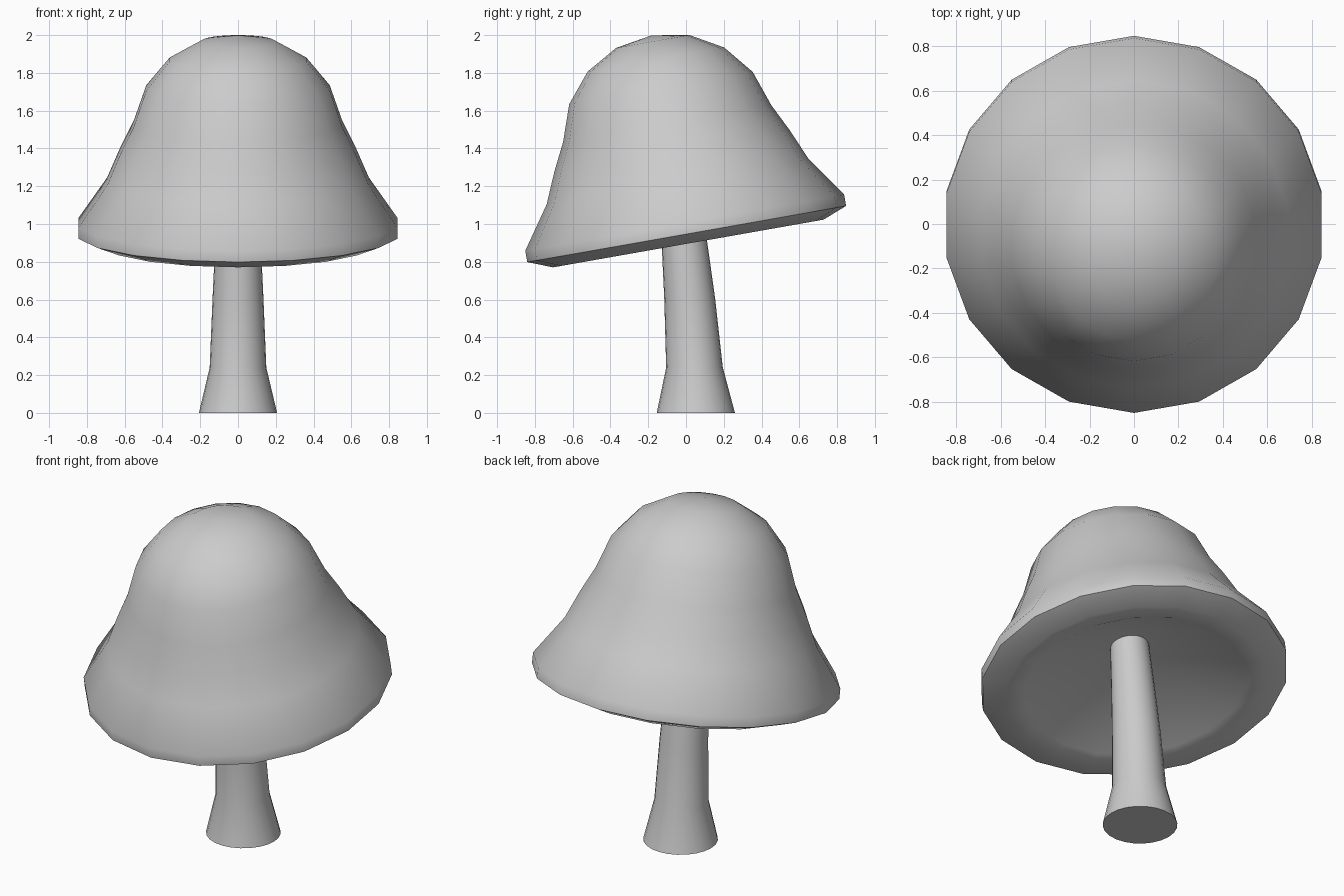
import bpy, bmesh, math
from mathutils import Matrix, Vector

if "Cube" in bpy.data.objects:
    bpy.data.objects.remove(bpy.data.objects["Cube"])


def lathe(name, rings, sides, matrix, sharp):
    """Skin circular rings (radius, y centre, height); zero radius makes a pole."""
    bm = bmesh.new()
    loops = []
    for r, cy, z in rings:
        if r == 0:
            loops.append([bm.verts.new((0, cy, z))])
            continue
        loops.append([bm.verts.new((r * math.sin(t), cy + r * math.cos(t), z))
                      for t in (2 * math.pi * i / sides for i in range(sides))])
    for a, b in zip(loops, loops[1:]):
        for i in range(sides):
            j = (i + 1) % sides
            quad = [a[i % len(a)], a[j % len(a)], b[j % len(b)], b[i % len(b)]]
            bm.faces.new(list(dict.fromkeys(quad)))
    # Flat caps on any open end
    for loop in (loops[0], loops[-1]):
        if len(loop) > 1:
            bm.faces.new(loop)
    bmesh.ops.recalc_face_normals(bm, faces=bm.faces)
    bm.transform(matrix)
    mesh = bpy.data.meshes.new(name)
    bm.to_mesh(mesh)
    bm.free()
    obj = bpy.data.objects.new(name, mesh)
    bpy.context.collection.objects.link(obj)
    bpy.ops.object.select_all(action='DESELECT')
    obj.select_set(True)
    bpy.context.view_layer.objects.active = obj
    bpy.ops.object.shade_smooth_by_angle(angle=math.radians(sharp))
    return obj


# Tilted bell-shaped cap: hollow underside, rim, outer surface
cap_profile = [(0, 1.22), (0.62, 0.892), (0.727, 0.881),
               (0.857, 0.932), (0.857, 0.993), (0.703, 1.215), (0.632, 1.38),
               (0.56, 1.525), (0.493, 1.717), (0.367, 1.87), (0.197, 1.967),
               (0, 2.0)]
lathe("mushroom_cap", [(r, 0.168, h) for r, h in cap_profile], 18,
      Matrix.Rotation(math.radians(10), 4, 'X'), 60)

# Slightly bent stem with a flared foot
stem_rings = [(0.207, 0.052, 0), (0.15, 0.045, 0.24), (0.135, 0.02, 0.6),
              (0.121, -0.008, 0.9), (0.105, -0.045, 1.25)]
lathe("mushroom_stem", stem_rings, 24, Matrix.Identity(4), 50)
